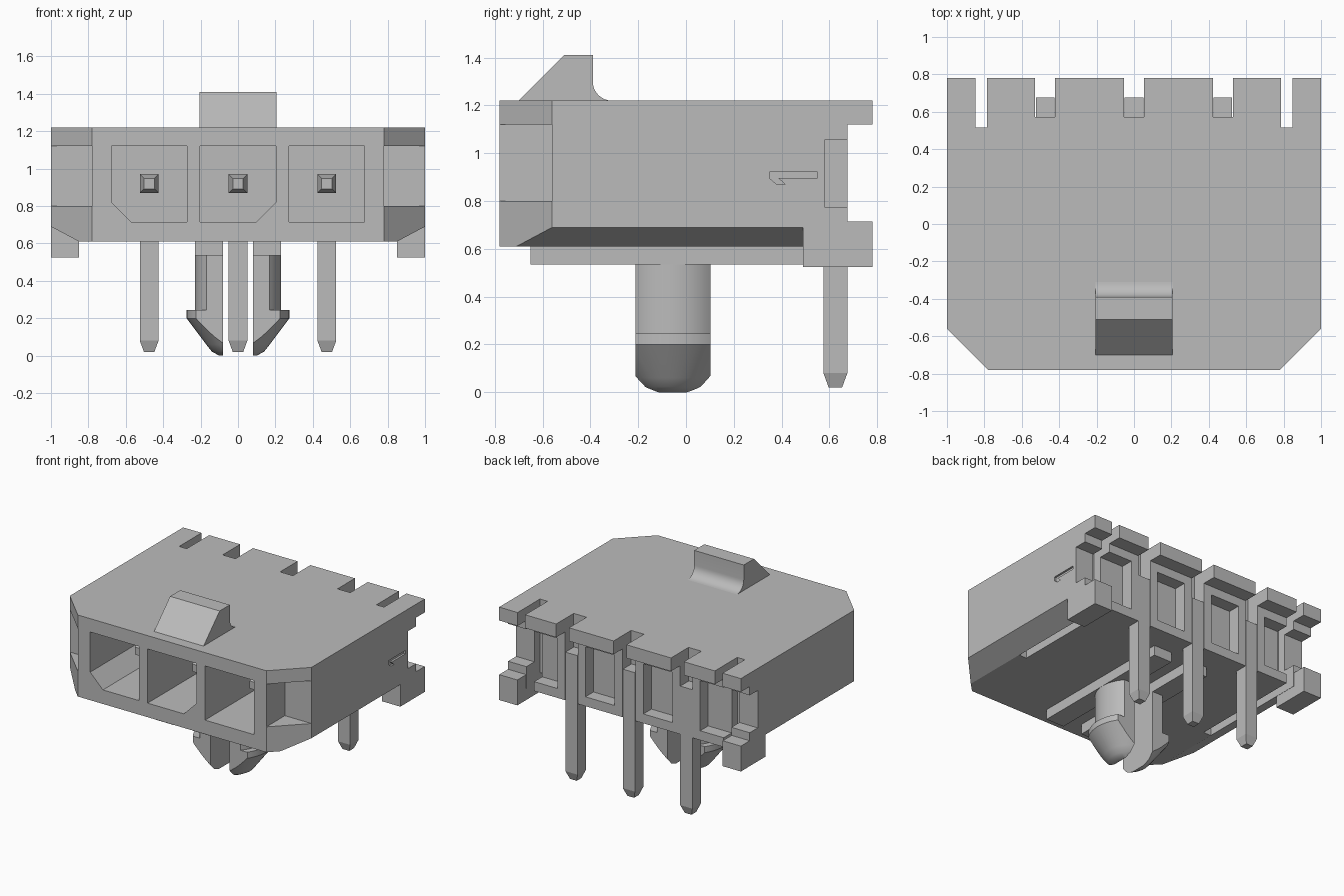
import bpy, bmesh, math
from mathutils import Vector

if "Cube" in bpy.data.objects:
    bpy.data.objects.remove(bpy.data.objects["Cube"])

grey = bpy.data.materials.new("light grey")
grey.use_nodes = True
grey.diffuse_color = (0.5, 0.5, 0.5, 1)
grey.node_tree.nodes["Principled BSDF"].inputs["Base Color"].default_value = (0.5, 0.5, 0.5, 1)


def finish(name, bm):
    bmesh.ops.recalc_face_normals(bm, faces=bm.faces)
    mesh = bpy.data.meshes.new(name)
    bm.to_mesh(mesh)
    bm.free()
    mesh.materials.append(grey)
    obj = bpy.data.objects.new(name, mesh)
    bpy.context.collection.objects.link(obj)
    return obj


def prism(name, pts, axis, a, b):
    """Extrude a 2D outline along x (pts y,z), y (pts x,z) or z (pts x,y)."""
    place = {"x": lambda p, t: (t, p[0], p[1]),
             "y": lambda p, t: (p[0], t, p[1]),
             "z": lambda p, t: (p[0], p[1], t)}[axis]
    bm = bmesh.new()
    face = bm.faces.new([bm.verts.new(place(p, a)) for p in pts])
    ext = bmesh.ops.extrude_face_region(bm, geom=[face])["geom"]
    move = Vector(place((0, 0), b - a))
    bmesh.ops.translate(bm, vec=move, verts=[v for v in ext if isinstance(v, bmesh.types.BMVert)])
    return finish(name, bm)


def box(name, x, y, z):
    return prism(name, [(x[0], y[0]), (x[1], y[0]), (x[1], y[1]), (x[0], y[1])], "z", *z)


def boolean(obj, tool, operation="DIFFERENCE"):
    mod = obj.modifiers.new("cut", "BOOLEAN")
    mod.operation, mod.solver, mod.object = operation, "EXACT", tool
    bpy.context.view_layer.update()
    bpy.context.view_layer.objects.active = obj
    bpy.ops.object.modifier_apply(modifier=mod.name)
    bpy.data.objects.remove(tool)


def cut_box(obj, x, y, z):
    boolean(obj, box("cutter", x, y, z))


def span(s, a, b):
    return tuple(sorted((s * a, s * b)))


def smooth(obj):
    bpy.ops.object.select_all(action="DESELECT")
    obj.select_set(True)
    bpy.context.view_layer.objects.active = obj
    bpy.ops.object.shade_smooth_by_angle(angle=math.radians(30))


def square_bar(name, rings):
    """Loft a square section through (corner_min, corner_max, axis) rings."""
    bm = bmesh.new()
    loops = [[bm.verts.new(p) for p in ring] for ring in rings]
    for r0, r1 in zip(loops, loops[1:]):
        for i in range(4):
            bm.faces.new((r0[i], r0[(i + 1) % 4], r1[(i + 1) % 4], r1[i]))
    bm.faces.new(loops[0])
    bm.faces.new(loops[-1])
    return finish(name, bm)


SQUARE = [(-1, -1), (1, -1), (1, 1), (-1, 1)]
PINS = (-0.475, 0, 0.475)

# Housing with angled front corners
housing = prism("housing", [(-0.78, -0.78), (0.78, -0.78), (1, -0.56), (1, 0.78),
                            (-1, 0.78), (-1, -0.56)], "z", 0.61, 1.22)
# Step under the rear edge of the top plate
cut_box(housing, (-1.1, 1.1), (0.675, 0.9), (0.5, 1.12))

# Contact cavities, two of them keyed by a cut lower corner
for cx, key in zip(PINS, (-1, 1, 0)):
    l, r, b, t, c = cx - 0.202, cx + 0.202, 0.715, 1.12, 0.105
    pts = [(l, b + c), (l + c, b)] if key < 0 else [(l, b)]
    pts += [(r - c, b), (r, b + c)] if key > 0 else [(r, b)]
    pts += [(r, t), (l, t)]
    boolean(housing, prism("cutter", pts, "y", -0.9, 0.45))
    # Rear pin slot
    cut_box(housing, (cx - 0.053, cx + 0.053), (0.573, 0.9), (0.5, 1.3))

for s in (-1, 1):
    # Corner pockets, lower side bevels, underside grooves and rear slots
    cut_box(housing, span(s, 0.78, 1.1), (-0.9, -0.56), (0.80, 1.12))
    boolean(housing, prism("cutter", [(s * 0.85, 0.61), (s * 1.0375, 0.71), (s * 1.0375, 0.55),
                                      (s * 0.85, 0.55)], "y", -1, 0.49))
    cut_box(housing, span(s, 0.785, 0.848), (-0.2, 0.6), (0.5, 0.67))
    cut_box(housing, span(s, 0.785, 0.848), (0.515, 0.9), (0.5, 1.3))
    # Rear recesses at the ends and between the pins
    cut_box(housing, span(s, 0.848, 1.1), (0.58, 0.7), (0.775, 1.055))
    cut_box(housing, span(s, 0.12, 0.36), (0.58, 0.7), (0.68, 1.055))
    cut_box(housing, span(s, 0.59, 0.80), (0.58, 0.7), (0.68, 1.055))

# Engraved hook mark on one side
boolean(housing, prism("cutter", [(0.35, 0.922), (0.55, 0.922), (0.55, 0.897), (0.385, 0.897),
                                  (0.415, 0.87), (0.38, 0.87), (0.35, 0.895)], "x", 0.985, 1.05))

# Latch ramp on top with a filleted back
fillet = [(-0.31 - 0.08 * math.sin(a), 1.30 - 0.08 * math.cos(a))
          for a in [math.radians(90 - 11.25 * i) for i in range(9)]]
latch = prism("latch", [(-0.70, 1.22), (-0.51, 1.41), (-0.39, 1.41)] + fillet, "x", -0.205, 0.205)
smooth(latch)

# Rear feet, underside rails and split locking peg
outline = [(0, 0), (0.10, 0.0), (0.14, 0.022), (0.17, 0.06), (0.275, 0.20), (0.275, 0.245),
           (0.23, 0.245), (0.23, 0.55), (0, 0.55)]
for s, side in ((-1, "right"), (1, "left")):
    box("rear_foot_" + side, span(s, 0.85, 1), (0.49, 0.78), (0.525, 0.715))
    box("underside_rail_" + side, span(s, 0.08, 0.23), (-0.65, 0.49), (0.535, 0.615))
    bm = bmesh.new()
    verts = [bm.verts.new((r, 0, z)) for r, z in outline]
    edges = [bm.edges.new(p) for p in zip(verts, verts[1:])]
    bmesh.ops.spin(bm, geom=verts + edges, cent=(0, 0, 0), axis=(0, 0, 1),
                   angle=math.tau, steps=48)
    bmesh.ops.remove_doubles(bm, verts=bm.verts, dist=0.0005)
    bmesh.ops.translate(bm, vec=(0, -0.055, 0), verts=bm.verts)
    peg = finish("locking_peg_" + side, bm)
    boolean(peg, box("cutter", span(s, 0.08, 0.4), (-0.212, 0.102), (-0.1, 0.7)), "INTERSECT")
    smooth(peg)

# Bent contact pins with tapered tips
for cx, label in zip(PINS, ("right", "middle", "left")):
    square_bar("solder_pin_" + label,
               [[(cx + h * a, 0.625 + h * b, z) for a, b in SQUARE]
                for z, h in ((0.02, 0.028), (0.08, 0.05), (0.97, 0.05))])
    square_bar("contact_pin_" + label,
               [[(cx + h * a, y, 0.92 + h * b) for a, b in SQUARE]
                for y, h in ((-0.50, 0.028), (-0.43, 0.05), (0.60, 0.05))])
